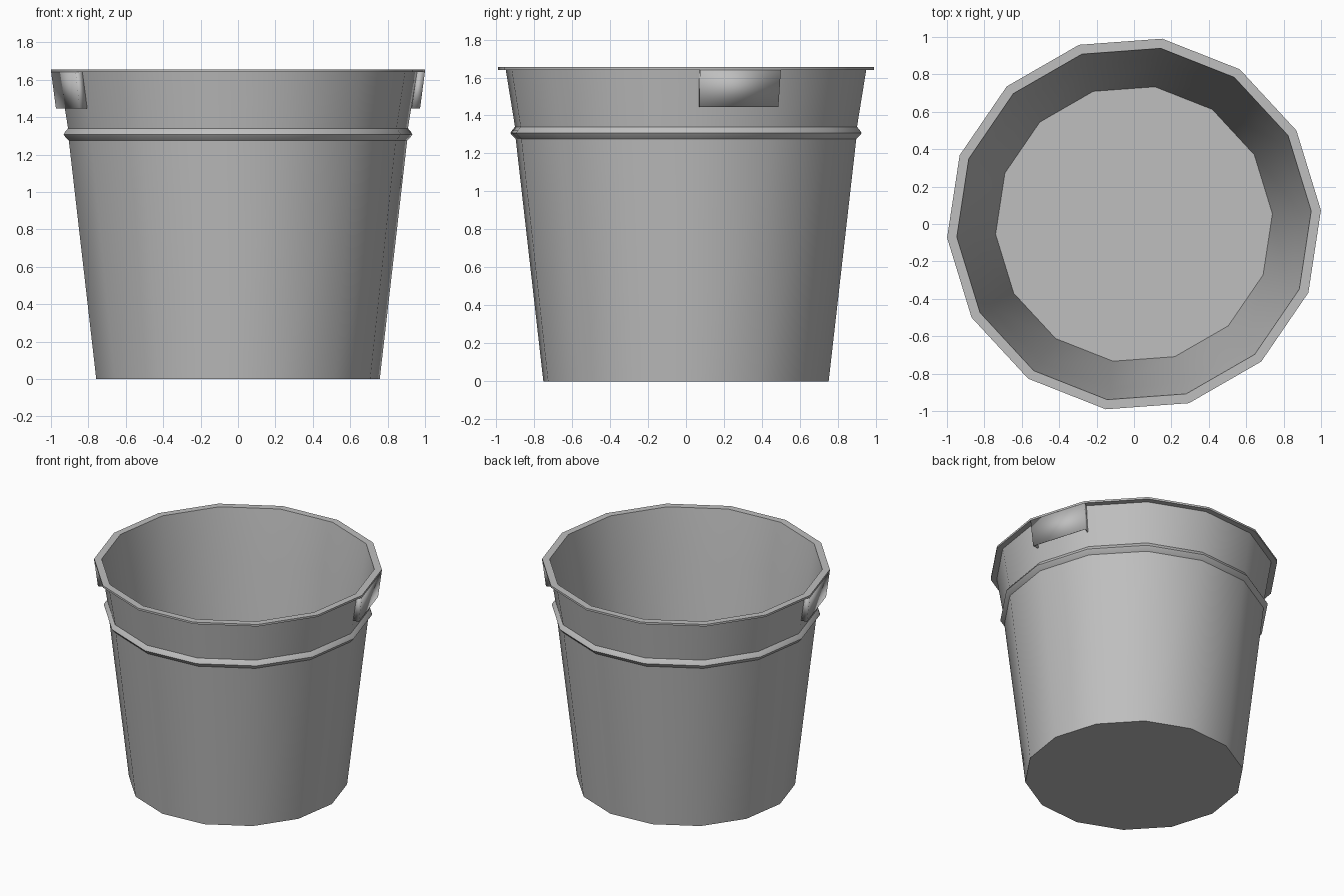
import bpy, bmesh, math

if "Cube" in bpy.data.objects:
    bpy.data.objects.remove(bpy.data.objects["Cube"])

SIDES = 14
START = math.radians(4.2)
STEP = 2 * math.pi / SIDES
TOP = 1.655
RIM = 1.002

grey = bpy.data.materials.new("grey_plastic")
grey.diffuse_color = (0.52, 0.52, 0.52, 1)
grey.use_nodes = True
grey.node_tree.nodes["Principled BSDF"].inputs["Base Color"].default_value = grey.diffuse_color


def ring_point(r, z, i):
    a = START + STEP * i
    return (r * math.cos(a), r * math.sin(a), z)


def finish(name, bm):
    mesh = bpy.data.meshes.new(name)
    bm.to_mesh(mesh)
    bm.free()
    obj = bpy.data.objects.new(name, mesh)
    bpy.context.collection.objects.link(obj)
    mesh.materials.append(grey)
    bpy.ops.object.select_all(action='DESELECT')
    obj.select_set(True)
    bpy.context.view_layer.objects.active = obj
    bpy.ops.object.shade_smooth_by_angle(angle=math.radians(32))
    return obj


# Bucket: one revolved profile from outer base, over the lip, to inner floor
profile = [
    (0.76, 0.0), (0.907, 1.275),
    (0.927, 1.295), (0.935, 1.307), (0.928, 1.320), (0.911, 1.34),  # ridge
    (0.960, 1.64), (RIM, 1.64), (RIM, TOP), (0.95, TOP),            # lip
    (0.89, 1.28), (0.742, 0.015),
]
bm = bmesh.new()
rings = [[bm.verts.new(ring_point(r, z, i)) for i in range(SIDES)]
         for r, z in profile]
for low, high in zip(rings, rings[1:]):
    for i in range(SIDES):
        j = (i + 1) % SIDES
        bm.faces.new((low[i], low[j], high[j], high[i]))
bm.faces.new(rings[0][::-1])   # underside
bm.faces.new(rings[-1])        # inner floor
bmesh.ops.recalc_face_normals(bm, faces=bm.faces)
finish("bucket", bm)


# Grip flaps: thin skirts hanging from the lip on opposite facets
def grip_flap(name, i):
    bm = bmesh.new()
    bottom = [(0.93, i), (0.976, i), (0.976, i + 1), (0.93, i + 1)]
    top = [(0.96, i), (RIM, i), (RIM, i + 1), (0.96, i + 1)]
    b = [bm.verts.new(ring_point(r, 1.445, k)) for r, k in bottom]
    t = [bm.verts.new(ring_point(r, 1.642, k)) for r, k in top]
    for k in range(3):
        bm.faces.new((b[k], b[k + 1], t[k + 1], t[k]))
    obj = finish(name, bm)
    solid = obj.modifiers.new("thickness", 'SOLIDIFY')
    solid.thickness = 0.006
    solid.offset = -1


grip_flap("right_grip_flap", 0)
grip_flap("left_grip_flap", SIDES // 2)
